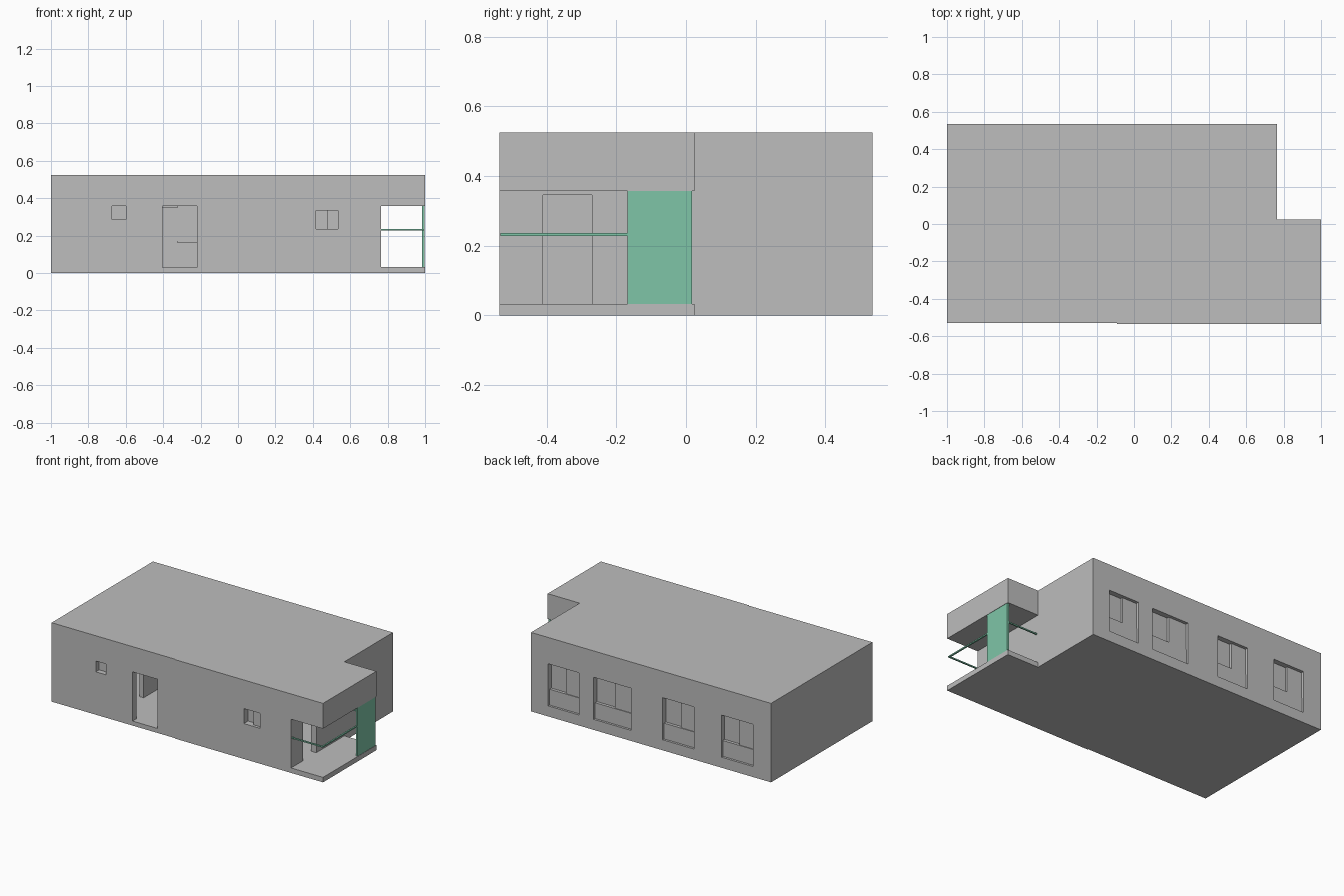
import bpy, bmesh

if "Cube" in bpy.data.objects:
    bpy.data.objects.remove(bpy.data.objects["Cube"])


def material(name, rgb):
    m = bpy.data.materials.new(name)
    m.diffuse_color = (*rgb, 1)
    m.use_nodes = True
    m.node_tree.nodes["Principled BSDF"].inputs["Base Color"].default_value = m.diffuse_color
    return m


GREY = material("wall grey", (0.51, 0.51, 0.51))
GREEN = material("glass green", (0.21, 0.56, 0.39))


def prism(name, outline, z0, z1, mat=GREY):
    """Extrude a plan outline between two heights."""
    bm = bmesh.new()
    face = bm.faces.new([bm.verts.new((x, y, z0)) for x, y in outline])
    top = bmesh.ops.extrude_face_region(bm, geom=[face])["geom"]
    bmesh.ops.translate(bm, vec=(0, 0, z1 - z0),
                        verts=[g for g in top if isinstance(g, bmesh.types.BMVert)])
    bmesh.ops.recalc_face_normals(bm, faces=bm.faces)
    mesh = bpy.data.meshes.new(name)
    bm.to_mesh(mesh)
    bm.free()
    mesh.materials.append(mat)
    ob = bpy.data.objects.new(name, mesh)
    bpy.context.collection.objects.link(ob)
    return ob


def box(name, x0, x1, y0, y1, z0, z1, mat=GREY):
    return prism(name, [(x0, y0), (x1, y0), (x1, y1), (x0, y1)], z0, z1, mat)


def cut(target, *bounds):
    cutter = box("opening_cutter", *bounds)
    cutter.hide_render = True
    cutter.hide_viewport = True
    mod = target.modifiers.new("opening", "BOOLEAN")
    mod.operation, mod.solver, mod.object = "DIFFERENCE", "EXACT", cutter


F, B, T = -0.535, 0.535, 0.04      # front, back, wall thickness

# Main block, with a slight step in the front wall
body = prism("building_shell", [(-1, -0.53), (-0.09, -0.53), (-0.09, F),
                                (0.765, F), (0.765, B), (-1, B)], 0, 0.525)
cut(body, -1 + T, 0.765 - T, F + T + 0.005, B - T, 0.03, 0.42)   # hollow room

# Front doorway, and the doorway on to the balcony
cut(body, -0.405, -0.22, F - 0.05, F + 0.08, 0.03, 0.357)
cut(body, 0.70, 0.80, -0.41, -0.27, 0.033, 0.345)

# Interior partition seen through the front door
box("interior_wall", -0.57, -0.54, -0.22, B - T, 0.03, 0.42)

# Small front windows
cut(body, -0.675, -0.60, F - 0.05, F + 0.08, 0.285, 0.357)
box("front_window_pane", -0.69, -0.585, F + 0.04, F + 0.055, 0.27, 0.37)
cut(body, 0.417, 0.535, F - 0.05, F + 0.08, 0.235, 0.335)
box("front_window_fixed_pane", 0.40, 0.48, F + 0.045, F + 0.06, 0.22, 0.35)
box("front_window_sash", 0.475, 0.535, F + 0.02, F + 0.05, 0.235, 0.335)

# Back windows: deep pane, shallower sash and lower panel
for x0, x1 in ((0.414, 0.64), (0.029, 0.305), (-0.433, -0.203), (-0.866, -0.635)):
    mid = (x0 + x1) / 2 - 0.005
    cut(body, x0, x1, B - 0.08, B + 0.05, 0.07, 0.35)
    box("back_window_pane", mid, x1 + 0.01, B - 0.055, B - 0.035, 0.16, 0.36)
    box("back_window_sash", x0, mid, B - 0.05, B - 0.02, 0.17, 0.35)
    box("back_window_lower_panel", x0, x1, B - 0.045, B - 0.015, 0.07, 0.175)

# Open balcony: floor slab and roof block
box("balcony_floor", 0.765, 1, F, 0.025, 0, 0.033)
box("balcony_roof", 0.765, 1, F, 0.025, 0.357, 0.525)

# Green glass screen and handrails
box("balcony_screen", 0.984, 0.998, -0.168, 0.017, 0.033, 0.357, GREEN)
for y in (F + 0.003, 0.008):
    box("cross_rail", 0.765, 0.995, y, y + 0.009, 0.228, 0.236, GREEN)
box("side_rail", 0.986, 0.996, F + 0.003, 0.017, 0.228, 0.236, GREEN)
